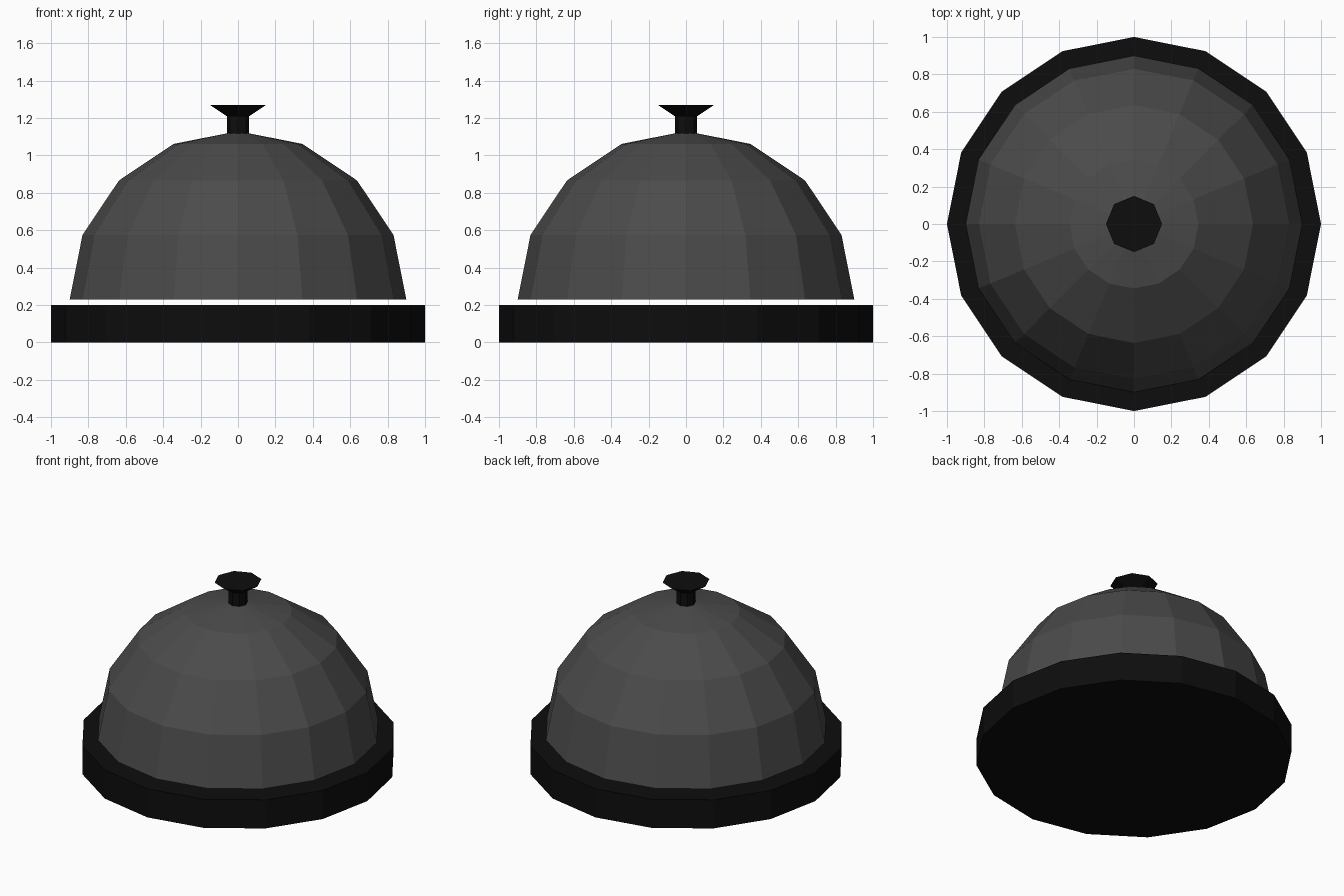
import bpy
from math import cos, sin, pi, radians

if "Cube" in bpy.data.objects:
    bpy.data.objects.remove(bpy.data.objects["Cube"])


def material(name, value):
    mat = bpy.data.materials.new(name)
    mat.diffuse_color = (value, value, value, 1)
    mat.use_nodes = True
    mat.node_tree.nodes["Principled BSDF"].inputs["Base Color"].default_value = mat.diffuse_color
    return mat


def lathe(name, profile, sides, mat, cap_bottom=True):
    """Revolve (radius, z) points around z; a zero radius closes to a point."""
    verts, rings, faces = [], [], []
    for r, z in profile:
        start = len(verts)
        if r == 0:
            verts.append((0, 0, z))
            rings.append([start] * sides)
        else:
            verts += [(r * cos(2 * pi * i / sides), r * sin(2 * pi * i / sides), z)
                      for i in range(sides)]
            rings.append(list(range(start, start + sides)))
    for low, high in zip(rings, rings[1:]):
        for i in range(sides):
            j = (i + 1) % sides
            quad = [low[i], low[j], high[j], high[i]]
            faces.append(list(dict.fromkeys(quad)))
    if cap_bottom:
        faces.append(rings[0][::-1])
    if profile[-1][0] > 0:
        faces.append(rings[-1])
    mesh = bpy.data.meshes.new(name)
    mesh.from_pydata(verts, [], faces)
    mesh.materials.append(mat)
    obj = bpy.data.objects.new(name, mesh)
    bpy.context.collection.objects.link(obj)
    return obj


black = material("black", 0.004)
metal = material("dark_metal", 0.07)

# Round base plate
lathe("base", [(1, 0), (1, 0.2)], 16, black)

# Hemispherical bell shell, open underneath, floating just above the base
R, Z = 0.9, 0.23
dome = [(R * cos(radians(a)), Z + R * sin(radians(a))) for a in (0, 22.5, 45, 67.5)]
lathe("bell_dome", dome + [(0, Z + R)], 16, metal, cap_bottom=False)

# Push button: stem with flared head
lathe("button", [(0.06, 1.11), (0.06, 1.21), (0.15, 1.27)], 8, black)
